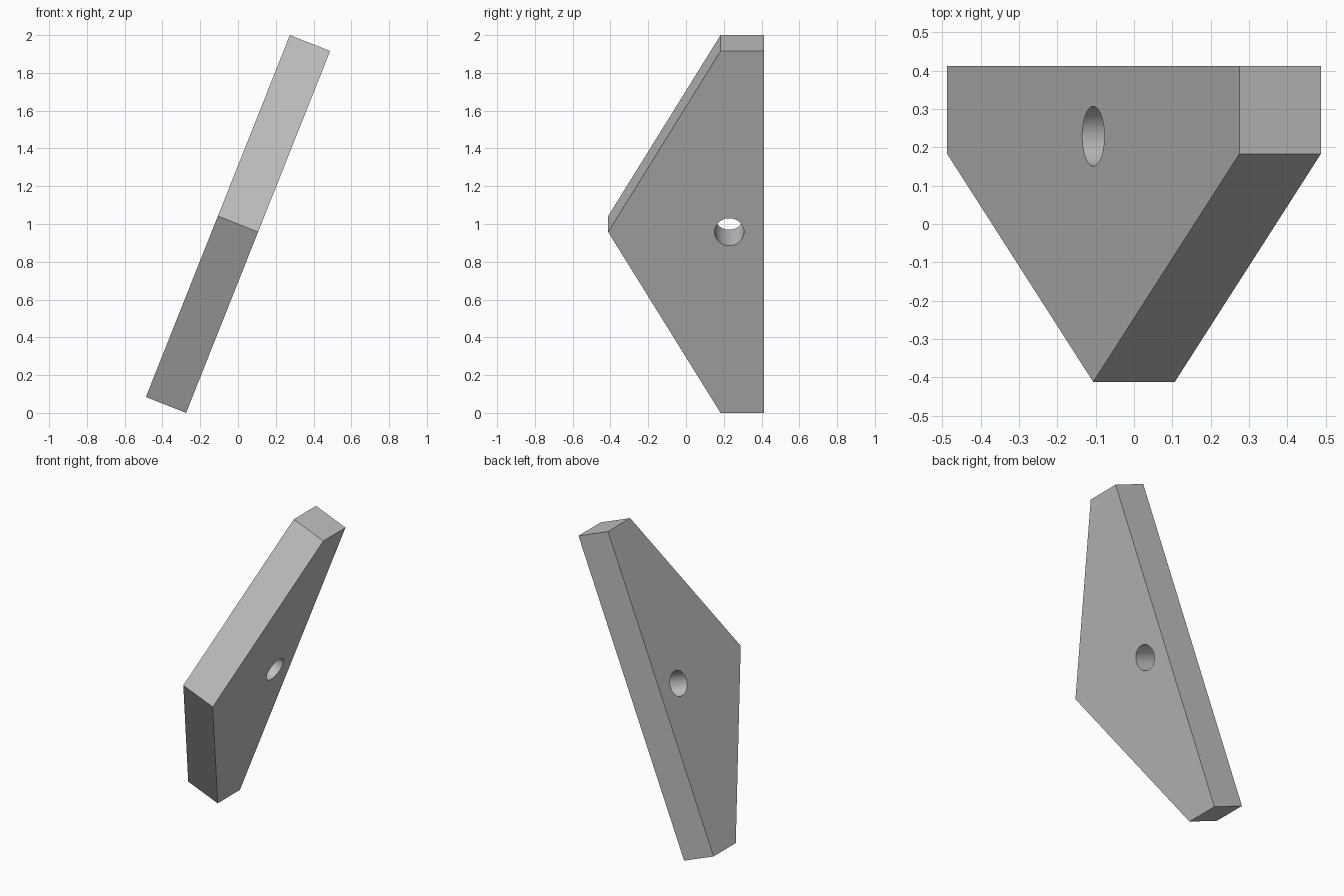
import bpy, bmesh, math
from mathutils import Matrix

if "Cube" in bpy.data.objects:
    bpy.data.objects.remove(bpy.data.objects["Cube"])

THICK, HALF = 0.229, 1.031
TILT = math.radians(21.7)
HOLE_Y, HOLE_R = 0.229, 0.078

grey = bpy.data.materials.new("plain grey")
grey.use_nodes = True
colour = (0.53, 0.53, 0.53, 1)
grey.diffuse_color = colour
grey.node_tree.nodes["Principled BSDF"].inputs["Base Color"].default_value = colour


def make_object(name, bm):
    bmesh.ops.recalc_face_normals(bm, faces=bm.faces)
    mesh = bpy.data.meshes.new(name)
    bm.to_mesh(mesh)
    bm.free()
    mesh.materials.append(grey)
    obj = bpy.data.objects.new(name, mesh)
    bpy.context.collection.objects.link(obj)
    return obj


# Five-sided plate, extruded through its thickness
profile = [(0.412, -HALF), (0.412, HALF), (0.183, HALF), (-0.412, 0), (0.183, -HALF)]
bm = bmesh.new()
face = bm.faces.new([bm.verts.new((-THICK / 2, y, z)) for y, z in profile])
side = bmesh.ops.extrude_face_region(bm, geom=[face])
verts = [v for v in side["geom"] if isinstance(v, bmesh.types.BMVert)]
bmesh.ops.translate(bm, verts=verts, vec=(THICK, 0, 0))
plate = make_object("tilted_plate", bm)

# Round hole through the plate
bm = bmesh.new()
bmesh.ops.create_cone(bm, cap_ends=True, segments=64, radius1=HOLE_R, radius2=HOLE_R,
                      depth=THICK * 2,
                      matrix=Matrix.Translation((0, HOLE_Y, 0)) @ Matrix.Rotation(math.pi / 2, 4, 'Y'))
cutter = make_object("hole_cutter", bm)
cutter.hide_render = True
cut = plate.modifiers.new("hole", 'BOOLEAN')
cut.operation, cut.solver, cut.object = 'DIFFERENCE', 'EXACT', cutter
bpy.ops.object.select_all(action='DESELECT')
bpy.context.view_layer.objects.active = plate
plate.select_set(True)
bpy.ops.object.modifier_apply(modifier=cut.name)
bpy.data.objects.remove(cutter)

# Smooth hole wall, then lean the plate toward its left
bpy.ops.object.shade_smooth_by_angle(angle=math.radians(30))
plate.rotation_euler.y = TILT
plate.location.z = 1
